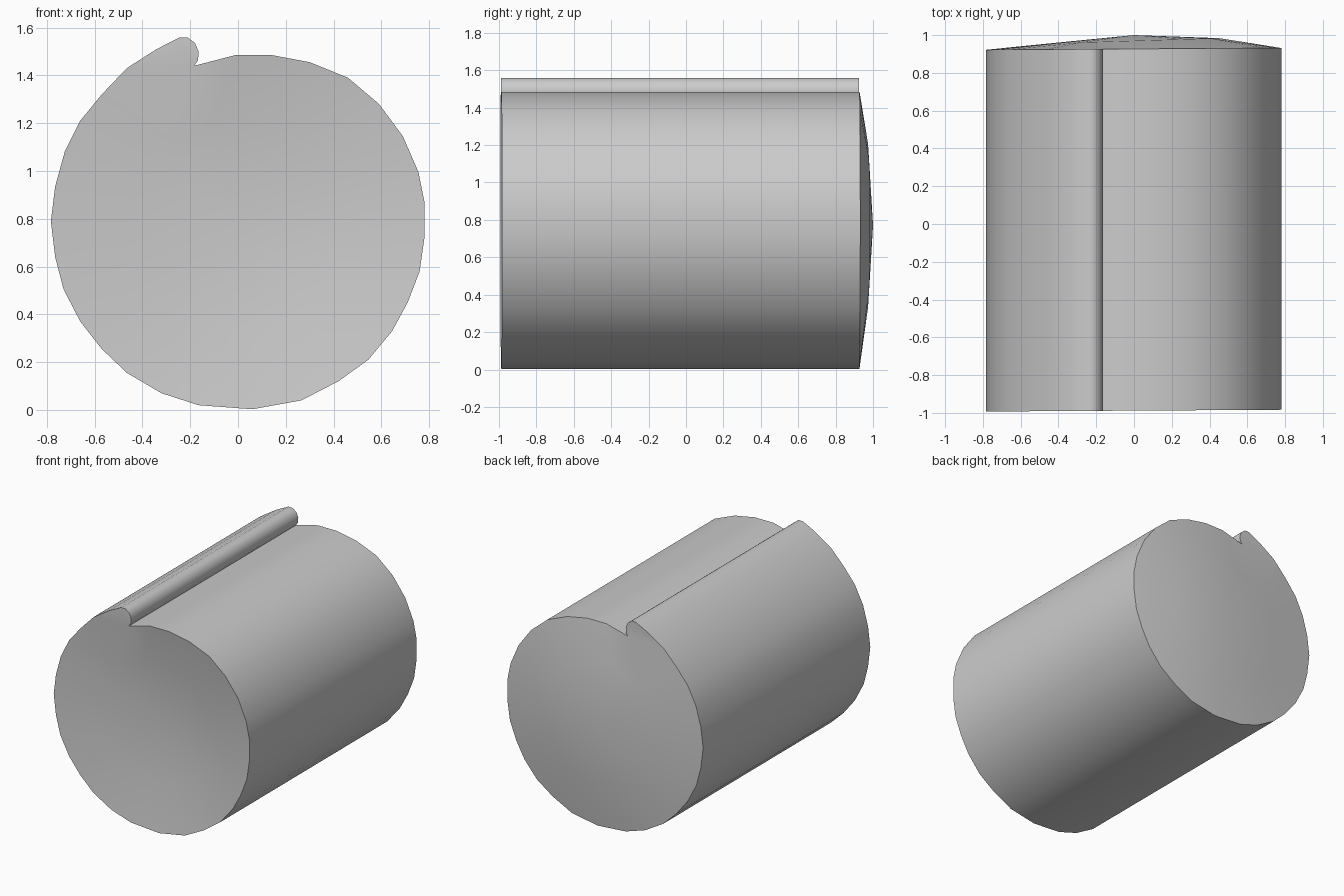
import bpy, bmesh, math

if "Cube" in bpy.data.objects:
    bpy.data.objects.remove(bpy.data.objects["Cube"])

# Cross-section of the roll (x, z), starting at the notch under the lip
PROFILE = [(-.183, 1.44), (-.01, 1.485), (.14, 1.485), (.30, 1.455), (.46, 1.39), (.59, 1.28),
           (.69, 1.145), (.755, .995), (.78, .87), (.78, .72), (.76, .58), (.71, .45),
           (.645, .33), (.545, .21), (.42, .12), (.265, .04), (.06, .003), (-.165, .02),
           (-.32, .07), (-.465, .155), (-.57, .255), (-.66, .37), (-.73, .505), (-.765, .64),
           (-.783, .79), (-.765, .935), (-.725, 1.08), (-.66, 1.21), (-.57, 1.32), (-.465, 1.43),
           (-.34, 1.51), (-.245, 1.558), (-.21, 1.558), (-.18, 1.535), (-.165, 1.5), (-.167, 1.463)]
CENTRE_Z = 0.77
LENGTH = 1.915


def ring(bm, points):
    verts = [bm.verts.new(p) for p in points]
    edges = [bm.edges.new((v, verts[(i + 1) % len(verts)])) for i, v in enumerate(verts)]
    return verts, edges


def end_cap(bm, offset, side):
    """Spiral end that pushes gently towards +y at its core."""
    outer, outer_edges = ring(bm, [(x, .927 + .006 * x + offset, z) for x, z in PROFILE])
    angles = [2 * math.pi * i / 14 for i in range(14)]
    inner, inner_edges = ring(bm, [(.45 * math.cos(a), .97 + .014 * math.cos(a) + offset,
                                    CENTRE_Z + .45 * math.sin(a)) for a in angles])
    bmesh.ops.triangle_fill(bm, use_beauty=True, edges=outer_edges + inner_edges,
                            normal=(0, side, 0))
    core = bm.verts.new((0, 1.0 + offset, CENTRE_Z))
    for i, v in enumerate(inner):
        bm.faces.new((v, inner[(i + 1) % len(inner)], core))
    return outer


bm = bmesh.new()
back = end_cap(bm, 0, 1)
front = end_cap(bm, -LENGTH, -1)

# Wrapped side wall
for i in range(len(PROFILE)):
    j = (i + 1) % len(PROFILE)
    bm.faces.new((front[i], front[j], back[j], back[i]))
bmesh.ops.recalc_face_normals(bm, faces=bm.faces)

mesh = bpy.data.meshes.new("rolled_sheet")
bm.to_mesh(mesh)
bm.free()
roll = bpy.data.objects.new("rolled_sheet", mesh)
bpy.context.collection.objects.link(roll)

# Single plain grey
grey = bpy.data.materials.new("light grey")
grey.diffuse_color = (.6, .6, .6, 1)
grey.use_nodes = True
grey.node_tree.nodes["Principled BSDF"].inputs["Base Color"].default_value = grey.diffuse_color
mesh.materials.append(grey)

bpy.context.view_layer.objects.active = roll
roll.select_set(True)
bpy.ops.object.shade_smooth_by_angle(angle=math.radians(40))
